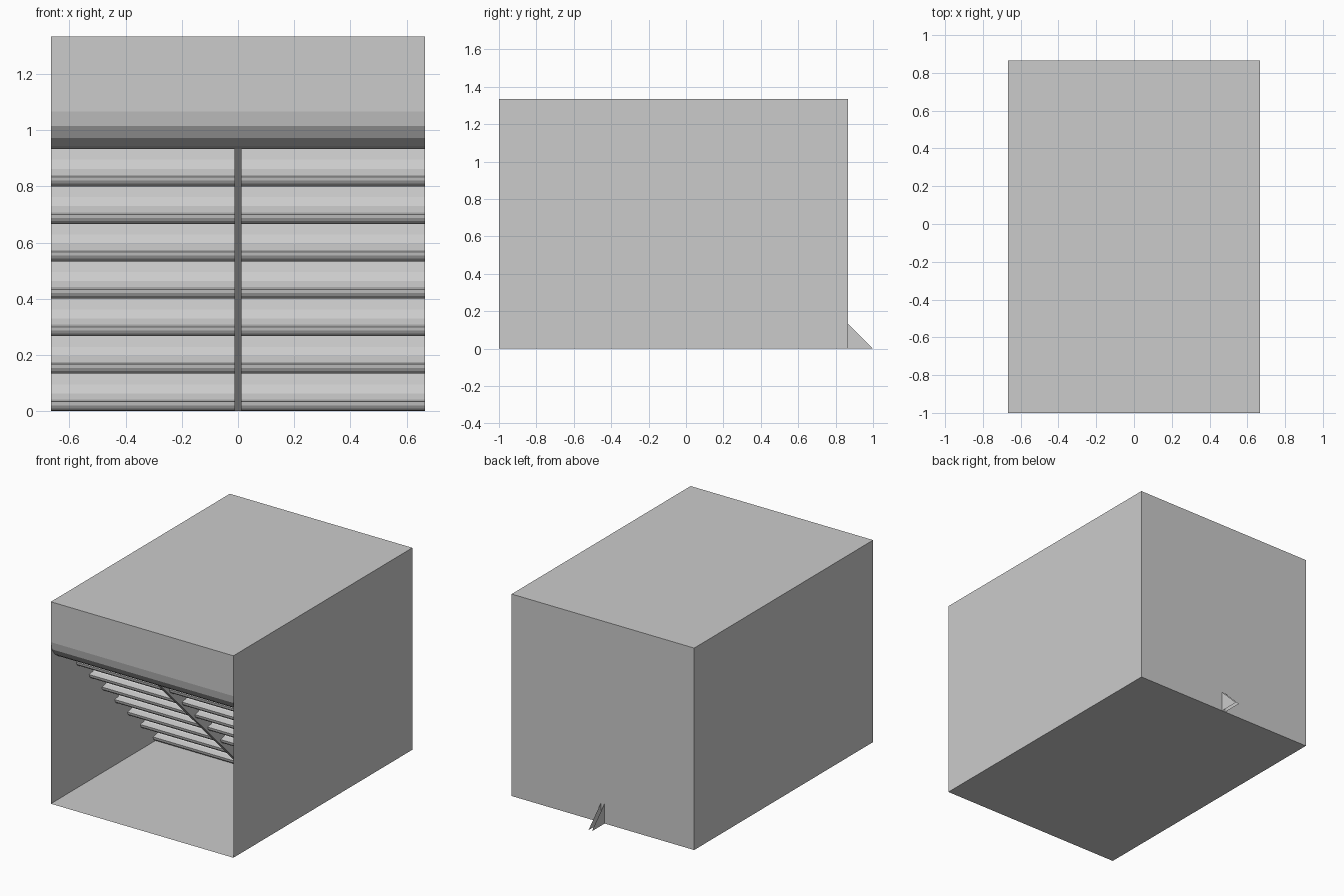
import bpy
from math import sin, cos, pi

if "Cube" in bpy.data.objects:
    bpy.data.objects.remove(bpy.data.objects["Cube"])

W = 2 / 3          # half width
U = 2 / 15         # step pitch
BACK, TOP = 1 - U, 10 * U
SEG = 4            # facets per quarter arc


def mesh(name, verts, faces):
    me = bpy.data.meshes.new(name)
    me.from_pydata(verts, [], faces)
    ob = bpy.data.objects.new(name, me)
    bpy.context.collection.objects.link(ob)
    return ob


def sheet(name, profile):
    """Sweep an open (y, z) profile across the full width."""
    n = len(profile)
    verts = [(x, y, z) for x in (-W, W) for y, z in profile]
    return mesh(name, verts, [(i, i + 1, n + i + 1, n + i) for i in range(n - 1)])


def arc(cy, cz, r, a0, a1):
    return [(cy + r * cos(a0 + (a1 - a0) * i / SEG),
             cz + r * sin(a0 + (a1 - a0) * i / SEG)) for i in range(SEG + 1)]


# floor, back wall, roof and header with its rounded lower lip
lip = arc(-1 + U, 8 * U, U, pi, 1.5 * pi)
sheet("cabinet_shell", [(-1, 0), (BACK, 0), (BACK, TOP), (-1, TOP)] + lip)

# side walls
for side, x in (("left", -W), ("right", W)):
    quad = [(x, -1, 0), (x, BACK, 0), (x, BACK, TOP), (x, -1, TOP)]
    mesh(side + "_wall", quad, [(0, 1, 2, 3) if x > 0 else (3, 2, 1, 0)])

# stepped troughs: ceiling, concave scoop, then rounded nose
for i in range(7):
    z = (6 - i) * U
    y = -1 + (i + 2) * U
    r = U / 4
    start = [(y - U + (r if i else 0), z + U)]
    scoop = arc(y, z + U, 3 * r, 0, -pi / 2)
    nose = arc(y + r, z + r, r, pi, 1.5 * pi)
    sheet("trough_%d" % (i + 1), start + scoop + nose[1:])

# slanted central divider: two side sheets joined by the front edge
D = 0.0125
outline = [(-1 + U, 7 * U), (U / 2, 0), (1, 0), (U / 2, 7 * U)]
verts = [(x, y, z) for x in (-D, D) for y, z in outline]
mesh("center_divider", verts, [(3, 2, 1, 0), (4, 5, 6, 7), (0, 1, 5, 4)])
